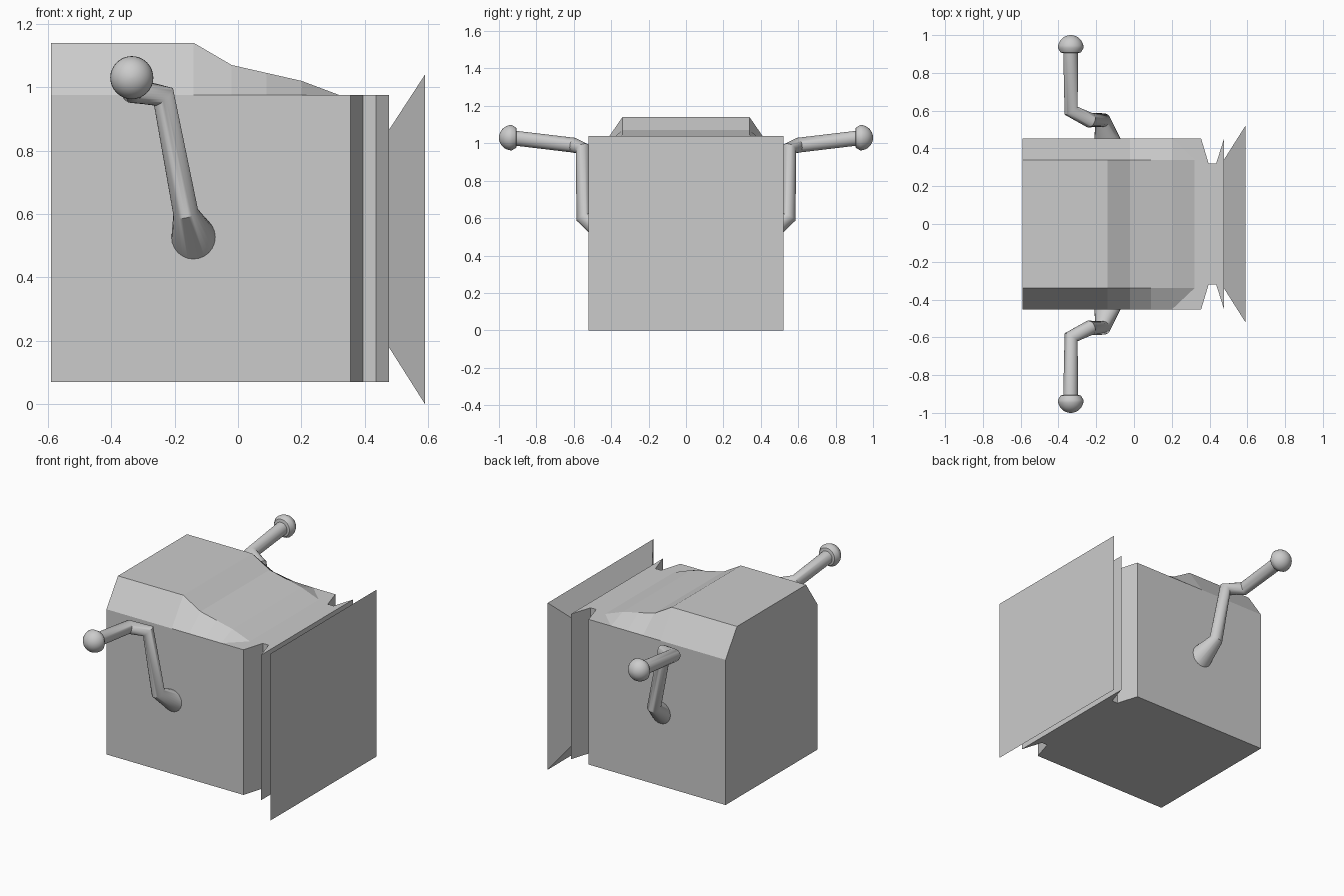
import bpy, bmesh, math
from mathutils import Vector

if "Cube" in bpy.data.objects:
    bpy.data.objects.remove(bpy.data.objects["Cube"])

grey = bpy.data.materials.new("light grey")
grey.diffuse_color = (0.6, 0.6, 0.6, 1)
grey.use_nodes = True
grey.node_tree.nodes["Principled BSDF"].inputs["Base Color"].default_value = grey.diffuse_color


def make(name, verts, faces, smooth=False):
    mesh = bpy.data.meshes.new(name)
    mesh.from_pydata([tuple(v) for v in verts], [], faces)
    bm = bmesh.new()
    bm.from_mesh(mesh)
    bmesh.ops.recalc_face_normals(bm, faces=bm.faces[:])
    bm.to_mesh(mesh)
    bm.free()
    mesh.materials.append(grey)
    ob = bpy.data.objects.new(name, mesh)
    bpy.context.collection.objects.link(ob)
    if smooth:
        bpy.ops.object.select_all(action='DESELECT')
        ob.select_set(True)
        bpy.context.view_layer.objects.active = ob
        bpy.ops.object.shade_smooth_by_angle(angle=math.radians(40))
    return ob


def loft(rings, caps=True):
    """Join rings of equal length with quads."""
    n = len(rings[0])
    verts = [v for r in rings for v in r]
    faces = [(k * n + i, k * n + (i + 1) % n, (k + 1) * n + (i + 1) % n, (k + 1) * n + i)
             for k in range(len(rings) - 1) for i in range(n)]
    if caps:
        faces += [tuple(range(n)), tuple(range((len(rings) - 1) * n, len(rings) * n))]
    return verts, faces


# body: plan outline with a vertical groove on each side, extruded upward
half = [(-0.59, 0.453), (0.355, 0.453), (0.395, 0.32), (0.435, 0.32), (0.477, 0.453)]
plan = half + [(x, -y) for x, y in reversed(half)]
make("body", *loft([[(x, y, z) for x, y in plan] for z in (0.07, 0.975)]))

# front plate: flares out from the body to a large flat face
make("flared_front_plate", *loft([
    [(x, -w, lo), (x, w, lo), (x, w, hi), (x, -w, hi)]
    for x, w, lo, hi in ((0.476, 0.34, 0.18, 0.865), (0.59, 0.52, 0.0, 1.04))]))

# hood on top: sloping sections with chamfered sides, running out at the front
sections = [(-0.59, 1.14), (-0.14, 1.14), (-0.02, 1.07), (0.09, 1.045), (0.2, 1.02)]
verts = [(x, y, z) for x, top in sections
         for y, z in ((-0.453, 0.975), (-0.34, top), (0.34, top), (0.453, 0.975))]
faces = [(4 * k + i, 4 * k + i + 1, 4 * k + i + 5, 4 * k + i + 4)
         for k in range(4) for i in range(3)]
verts += [(0.32, -0.34, 0.975), (0.32, 0.34, 0.975)]
faces += [(0, 1, 2, 3), (16, 17, 20), (17, 18, 21, 20), (18, 19, 21)]
make("top_hood", verts, faces)

# bent arms and rounded knobs, one pair per side
SEG = 24
path = [Vector(p) for p in ((-0.14, 0.45, 0.525), (-0.165, 0.55, 0.605), (-0.235, 0.55, 0.97),
                            (-0.333, 0.6, 0.99), (-0.335, 0.92, 1.028))]
radii = [0.07, 0.04, 0.04, 0.04, 0.04]


def arm_rings():
    rings, u = [], Vector((1, 0, 0))
    for i, p in enumerate(path):
        if i == 0 or i == len(path) - 1:
            n = Vector((0, 1, 0))
        else:
            n = ((p - path[i - 1]).normalized() + (path[i + 1] - p).normalized()).normalized()
        u = (u - n * u.dot(n)).normalized()
        v = n.cross(u)
        rings.append([p + radii[i] * (u * math.cos(a) + v * math.sin(a))
                      for a in (2 * math.pi * k / SEG for k in range(SEG))])
    return rings


def knob_rings():
    R, cy = 0.068, 0.932
    profile = [(0.905, 0.04), (0.908, 0.054), (cy, R)]
    profile += [(cy + R * math.sin(t), R * math.cos(t))
                for t in (math.pi / 2 * k / 8 for k in range(1, 8))]
    profile.append((cy + R, 0.003))
    return [[(-0.335 + r * math.cos(a), y, 1.03 + r * math.sin(a))
             for a in (2 * math.pi * k / 32 for k in range(32))] for y, r in profile]


for label, s in (("front", -1), ("back", 1)):
    for part, rings in (("arm", arm_rings()), ("arm_knob", knob_rings())):
        verts, faces = loft(rings)
        make(f"{label}_{part}", [(v[0], s * v[1], v[2]) for v in verts], faces, smooth=True)
